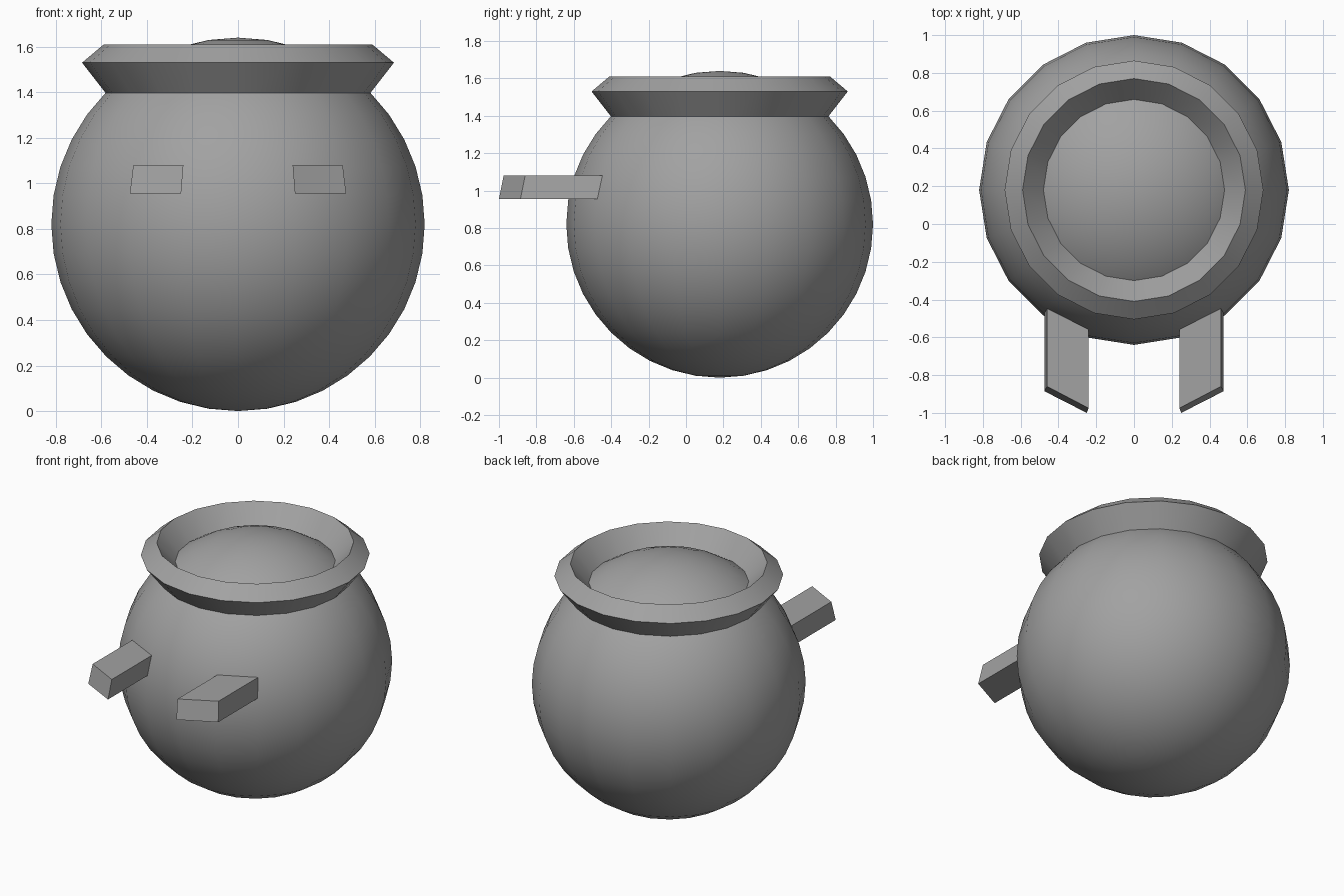
import bpy, bmesh
from math import sin, cos, pi, radians

default = bpy.data.objects.get("Cube")
if default:
    bpy.data.objects.remove(default, do_unlink=True)

CENTRE = (0, 0.18, 0.82)
SIDES = 20

grey = bpy.data.materials.new("plain grey")
grey.use_nodes = True
grey.diffuse_color = (0.36, 0.36, 0.36, 1)
grey.node_tree.nodes["Principled BSDF"].inputs["Base Color"].default_value = grey.diffuse_color


def make_object(name, bm, location=(0, 0, 0), smooth=False):
    bmesh.ops.recalc_face_normals(bm, faces=bm.faces[:])
    mesh = bpy.data.meshes.new(name)
    bm.to_mesh(mesh)
    bm.free()
    mesh.materials.append(grey)
    ob = bpy.data.objects.new(name, mesh)
    ob.location = location
    bpy.context.collection.objects.link(ob)
    if smooth:
        bpy.ops.object.select_all(action="DESELECT")
        ob.select_set(True)
        bpy.context.view_layer.objects.active = ob
        bpy.ops.object.shade_smooth_by_angle(angle=radians(30))
    return ob


# Round pot body
bm = bmesh.new()
bmesh.ops.create_uvsphere(bm, u_segments=SIDES, v_segments=SIDES, radius=0.82)
make_object("body", bm, CENTRE, smooth=True)

# Flared rim: a four-sided section swept round the opening, sunk into the body
section = [(0.685, 1.53), (0.59, 1.61), (0.44, 1.44), (0.545, 1.35)]
bm = bmesh.new()
rings = []
for i in range(SIDES):
    a = 2 * pi * i / SIDES
    rings.append([bm.verts.new((r * cos(a), r * sin(a), z)) for r, z in section])
for i, ring in enumerate(rings):
    following = rings[(i + 1) % SIDES]
    for j in range(4):
        k = (j + 1) % 4
        bm.faces.new((ring[j], following[j], following[k], ring[k]))
make_object("rim", bm, (0, CENTRE[1], 0), smooth=True)

# Pair of slanted bars reaching forward from the body
for name, side in (("left_arm", 1), ("right_arm", -1)):
    front = [(0.24, -0.975, 1.08), (0.46, -0.86, 1.08),
             (0.475, -0.885, 0.955), (0.25, -1.0, 0.955)]
    bm = bmesh.new()
    face = bm.faces.new([bm.verts.new((side * x, y, z)) for x, y, z in front])
    extruded = bmesh.ops.extrude_face_region(bm, geom=[face], use_keep_orig=True)
    moved = [v for v in extruded["geom"] if isinstance(v, bmesh.types.BMVert)]
    bmesh.ops.translate(bm, verts=moved, vec=(0, 0.52, 0))
    make_object(name, bm)
